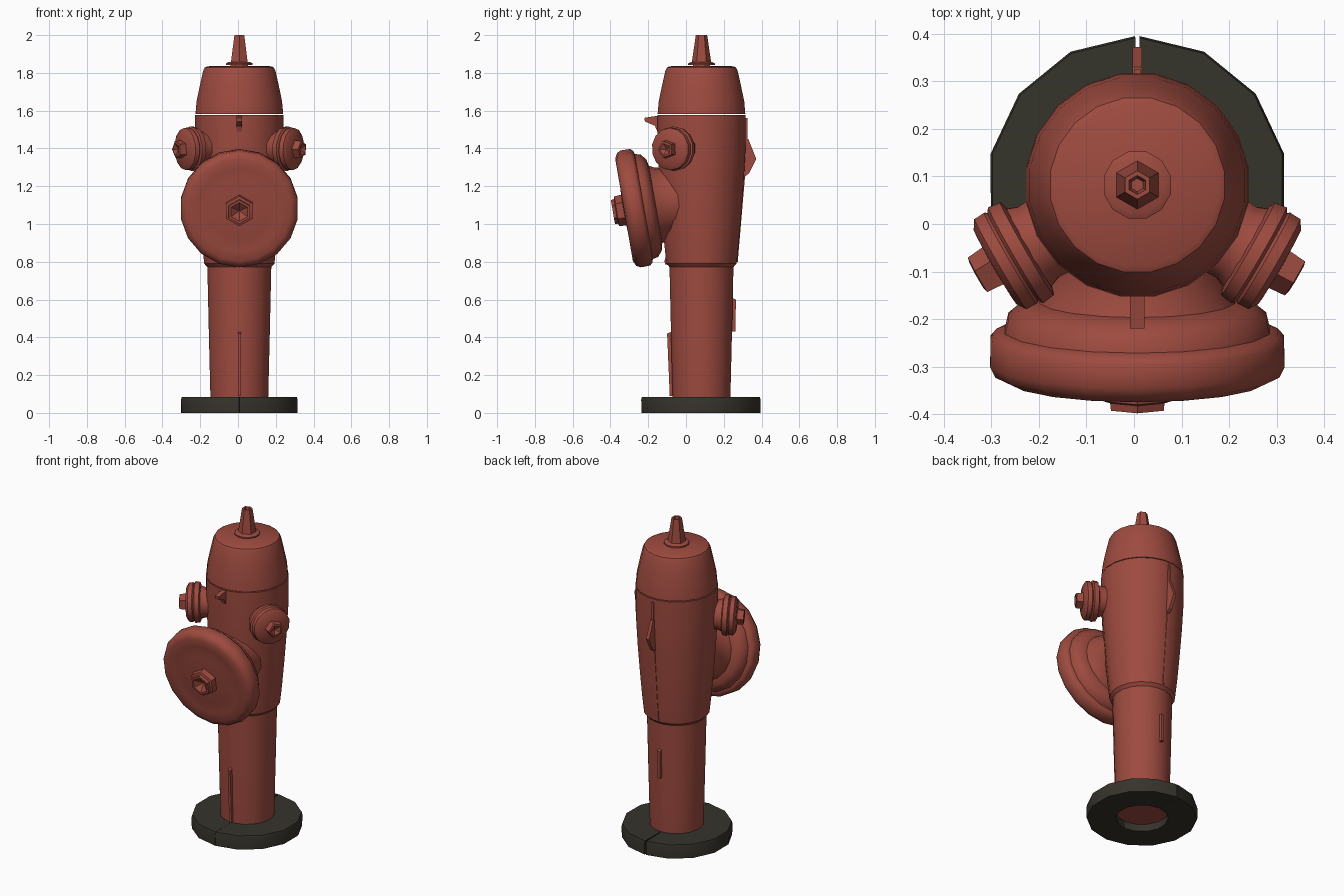
import bpy, bmesh, math
from mathutils import Matrix, Vector

if "Cube" in bpy.data.objects:
    bpy.data.objects.remove(bpy.data.objects["Cube"])

CX, CY = 0.007, 0.082          # barrel axis


def material(name, rgb):
    m = bpy.data.materials.new(name)
    m.diffuse_color = (*rgb, 1)
    m.use_nodes = True
    m.node_tree.nodes["Principled BSDF"].inputs["Base Color"].default_value = m.diffuse_color
    return m


RED = material("faded red paint", (0.34, 0.07, 0.05))
DARK = material("dark iron", (0.036, 0.033, 0.024))


def finish(name, bm, mat, angle=35):
    bmesh.ops.recalc_face_normals(bm, faces=bm.faces)
    me = bpy.data.meshes.new(name)
    bm.to_mesh(me)
    bm.free()
    me.materials.append(mat)
    ob = bpy.data.objects.new(name, me)
    bpy.context.collection.objects.link(ob)
    bpy.ops.object.select_all(action='DESELECT')
    ob.select_set(True)
    bpy.context.view_layer.objects.active = ob
    bpy.ops.object.shade_smooth_by_angle(angle=math.radians(angle))
    return ob


def lathe(name, profile, segs, origin, axis=(0, 0, 1), mat=RED, angle=35):
    """Spin (radius, height) points about an axis; r = 0 makes a pole, other ends are capped."""
    bm = bmesh.new()
    rings = []
    for r, h in profile:
        if r == 0:
            rings.append([bm.verts.new((0, 0, h))] * segs)
        else:
            rings.append([bm.verts.new((r * math.cos(2 * math.pi * (i + .5) / segs),
                                        r * math.sin(2 * math.pi * (i + .5) / segs), h))
                          for i in range(segs)])
    for a, b in zip(rings, rings[1:]):
        for i in range(segs):
            j = (i + 1) % segs
            bm.faces.new(list(dict.fromkeys((a[i], a[j], b[j], b[i]))))
    for end, (r, h) in ((rings[0], profile[0]), (rings[-1], profile[-1])):
        if r > 0:
            bm.faces.new(end)
    rot = Vector(axis).to_track_quat('Z', 'Y').to_matrix().to_4x4()
    bm.transform(Matrix.Translation(origin) @ rot)
    return finish(name, bm, mat, angle)


def fin(name, pts, width):
    """Side outline (y, z) extruded across x."""
    bm = bmesh.new()
    f = bm.faces.new([bm.verts.new((CX - width / 2, y, z)) for y, z in pts])
    ext = bmesh.ops.extrude_face_region(bm, geom=[f])
    bmesh.ops.translate(bm, vec=(width, 0, 0),
                        verts=[v for v in ext["geom"] if isinstance(v, bmesh.types.BMVert)])
    return finish(name, bm, RED, 20)


def half_ring(name, a0, a1, steps=7):
    """Half of the split ground flange."""
    prof = [(0.15, 0), (0.315, 0), (0.316, 0.07), (0.312, 0.085), (0.15, 0.085)]
    bm = bmesh.new()
    rings = []
    for i in range(steps + 1):
        a = math.radians(a0 + (a1 - a0) * i / steps)
        rings.append([bm.verts.new((CX + r * math.cos(a), CY - 0.003 + r * math.sin(a), z))
                      for r, z in prof])
    for a, b in zip(rings, rings[1:]):
        for i in range(len(prof)):
            j = (i + 1) % len(prof)
            bm.faces.new((a[i], a[j], b[j], b[i]))
    bm.faces.new(rings[0])
    bm.faces.new(rings[-1])
    return finish(name, bm, DARK)


# Ground flange in two halves with a narrow slit
half_ring("flange_right", -89.9, 89.2)
half_ring("flange_left", 90.8, 269.9)

# Barrel: lower stem, wider upper body
lathe("lower_stem", [(0.152, 0.045), (0.155, 0.085), (0.164, 0.45), (0.172, 0.8)], 20, (CX, CY, 0))
lathe("upper_body", [(0.165, 0.765), (0.188, 0.79), (0.200, 0.9), (0.213, 1.05), (0.226, 1.22),
                     (0.236, 1.4), (0.237, 1.578)], 20, (CX, CY, 0))

# Bonnet with tapered operating nut, socket in its top
lathe("bonnet", [(0.235, 1.583), (0.229, 1.65), (0.210, 1.74), (0.194, 1.81), (0.185, 1.828),
                 (0.172, 1.835), (0, 1.838)], 20, (CX, CY, 0))
lathe("nut_washer", [(0.073, 1.842), (0.073, 1.85), (0.06, 1.857), (0, 1.857)], 12, (CX, CY, 0))
lathe("nut_stub", [(0.05, 1.83), (0.05, 1.845)], 8, (CX, CY, 0))
lathe("operating_nut", [(0.052, 1.85), (0.03, 2.0), (0.02, 2.0), (0.014, 1.97), (0, 1.97)],
      6, (CX, CY, 0))

# Large front outlet, tipped slightly downward
front_axis = Vector((0, -0.985, -0.17))
front_at = (CX, -0.322, 1.075)
lathe("front_neck", [(0.18, -0.36), (0.182, -0.24), (0.195, -0.19), (0.215, -0.15)], 18,
      front_at, front_axis)
lathe("front_cap", [(0.20, -0.165), (0.245, -0.155), (0.275, -0.13), (0.282, -0.10), (0.300, -0.095),
                    (0.313, -0.08), (0.314, -0.03), (0.303, -0.008), (0.275, 0.006), (0.225, 0.0),
                    (0.16, 0.004), (0, 0.012)], 18, front_at, front_axis, angle=60)
lathe("front_cap_nut", [(0.083, -0.01), (0.08, 0.045), (0.066, 0.05), (0.064, 0.066),
                        (0.05, 0.066), (0, 0.03)], 6, front_at, front_axis)

# Two small hose outlets, pointing out and forward
for side, label in ((-1, "left"), (1, "right")):
    axis = Vector((side * math.cos(math.radians(30)), -math.sin(math.radians(30)), -0.04))
    at = (CX, CY, 1.41)
    lathe(label + "_hose_neck", [(0.095, 0.15), (0.088, 0.24), (0.1, 0.27)], 12, at, axis)
    lathe(label + "_hose_cap", [(0.095, 0.262), (0.115, 0.268), (0.119, 0.295), (0.108, 0.302),
                                (0.113, 0.308), (0.112, 0.332), (0.092, 0.345), (0, 0.35)],
          14, at, axis)
    lathe(label + "_hose_nut", [(0.05, 0.34), (0.046, 0.385), (0.034, 0.388), (0, 0.37)], 5, at, axis)

# Lugs and raised casting seams, front and back
fin("front_lug", [(-0.13, 1.44), (-0.165, 1.52), (-0.218, 1.543), (-0.22, 1.562), (-0.14, 1.575)], 0.03)
fin("back_lug", [(0.30, 1.24), (0.335, 1.27), (0.372, 1.345), (0.33, 1.45), (0.30, 1.45)], 0.02)
fin("back_body_seam", [(0.25, 0.8), (0.274, 0.8), (0.325, 1.4), (0.325, 1.56), (0.3, 1.56)], 0.014)
fin("back_stem_seam", [(0.22, 0.43), (0.262, 0.43), (0.264, 0.6), (0.22, 0.62)], 0.02)
fin("front_stem_seam", [(-0.05, 0.09), (-0.086, 0.09), (-0.1, 0.42), (-0.05, 0.44)], 0.016)
fin("front_body_lip", [(-0.05, 0.78), (-0.11, 0.785), (-0.115, 0.805), (-0.08, 0.88), (-0.05, 0.88)], 0.06)
